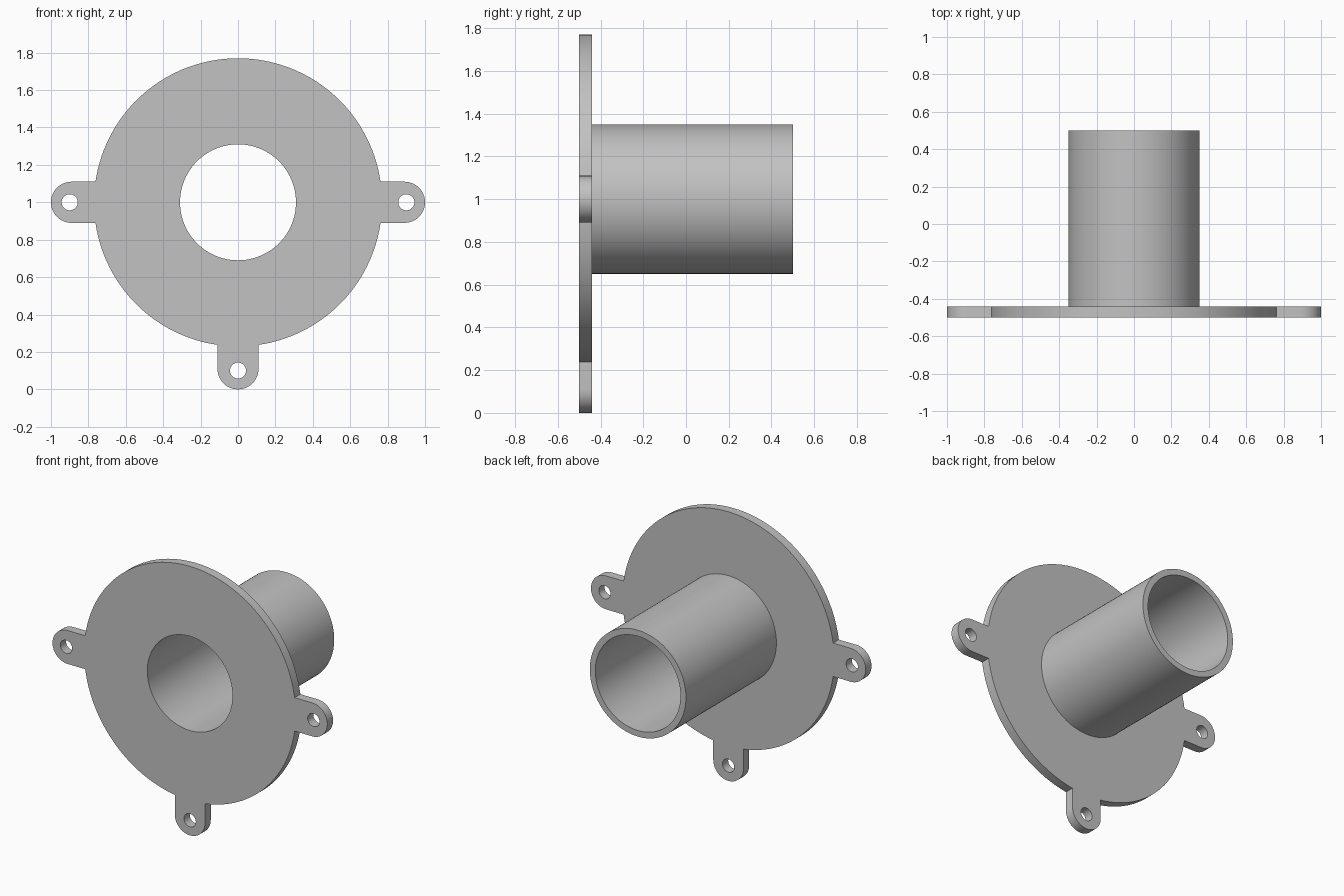
import bpy, bmesh, math

if "Cube" in bpy.data.objects:
    bpy.data.objects.remove(bpy.data.objects["Cube"])

DISC_R, TUBE_R, BORE_R = 0.77, 0.35, 0.31
TAB_R, TAB_C, HOLE_C, HOLE_R = 0.11, 0.89, 0.90, 0.043
CENTRE_Z = 1.0

grey = bpy.data.materials.new("plain grey")
grey.diffuse_color = (0.54, 0.54, 0.54, 1)
grey.use_nodes = True
grey.node_tree.nodes["Principled BSDF"].inputs["Base Color"].default_value = grey.diffuse_color


def arc(cx, cz, r, a0, a1, n):
    """n + 1 points along an arc, angles in radians."""
    return [(cx + r * math.cos(a0 + (a1 - a0) * i / n),
             cz + r * math.sin(a0 + (a1 - a0) * i / n)) for i in range(n + 1)]


def circle(cx, cz, r, n):
    return arc(cx, cz, r, 0, 2 * math.pi, n)[:-1]


def extrude_profile(name, loops, y0, y1):
    """Fill the outline (first loop) minus its holes, and extrude along y."""
    bm = bmesh.new()
    edges = []
    for loop in loops:
        vs = [bm.verts.new((x, y0, z + CENTRE_Z)) for x, z in loop]
        edges += [bm.edges.new((vs[i - 1], vs[i])) for i in range(len(vs))]
    bmesh.ops.triangle_fill(bm, edges=edges, use_beauty=True, use_dissolve=False)
    ext = bmesh.ops.extrude_face_region(bm, geom=bm.faces[:], use_keep_orig=True)
    moved = [g for g in ext["geom"] if isinstance(g, bmesh.types.BMVert)]
    bmesh.ops.translate(bm, verts=moved, vec=(0, y1 - y0, 0))
    bmesh.ops.recalc_face_normals(bm, faces=bm.faces[:])
    mesh = bpy.data.meshes.new(name)
    bm.to_mesh(mesh)
    bm.free()
    mesh.materials.append(grey)
    obj = bpy.data.objects.new(name, mesh)
    bpy.context.collection.objects.link(obj)
    bpy.ops.object.select_all(action='DESELECT')
    obj.select_set(True)
    bpy.context.view_layer.objects.active = obj
    bpy.ops.object.shade_smooth_by_angle(angle=math.radians(30))
    return obj


# Flange outline: disc arcs alternating with rounded tabs at left, bottom, right
tabs = [math.pi, 1.5 * math.pi, 2 * math.pi]
half = math.asin(TAB_R / DISC_R)
outline, holes = [], []
prev = 0.0
for a in tabs:
    outline += arc(0, 0, DISC_R, prev + half, a - half, 64 if a == math.pi else 32)
    c, s = math.cos(a), math.sin(a)
    outline += arc(TAB_C * c, TAB_C * s, TAB_R, a - math.pi / 2, a + math.pi / 2, 24)
    holes.append(circle(HOLE_C * c, HOLE_C * s, HOLE_R, 32))
    prev = a

bore = circle(0, 0, BORE_R, 96)
extrude_profile("flange_plate", [outline, bore] + holes, -0.5, -0.44)

# Tube behind the flange, with its bore flush with the flange opening
extrude_profile("tube", [circle(0, 0, TUBE_R, 96), bore], -0.44, 0.5)
